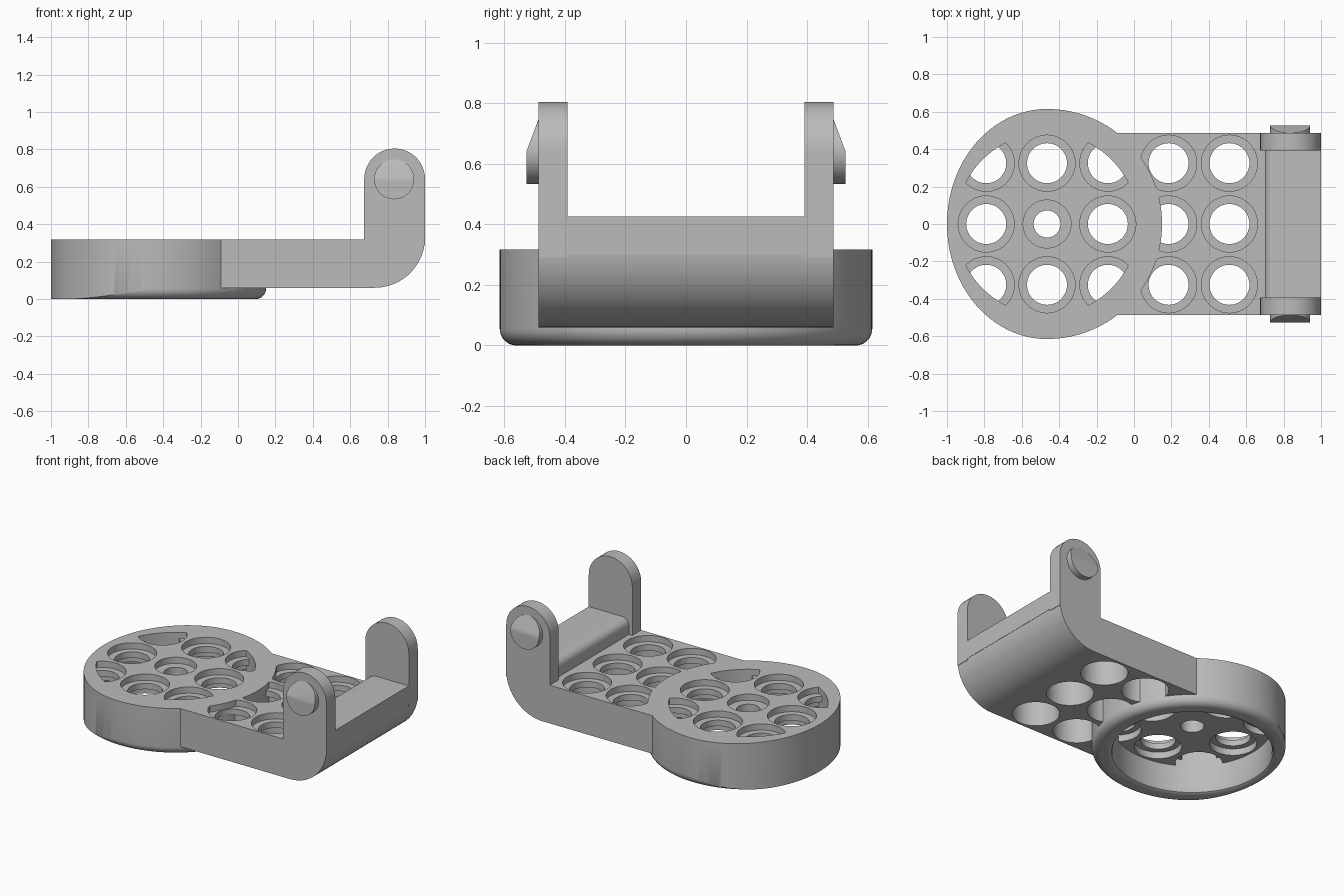
import bpy, bmesh, math
from mathutils import Vector

if "Cube" in bpy.data.objects:
    bpy.data.objects.remove(bpy.data.objects["Cube"])

CX = -0.465                      # disc centre
R, RIN, TOP, CEIL = 0.615, 0.487, 0.317, 0.19
PITCH = 0.325

grey = bpy.data.materials.new("plain grey")
grey.diffuse_color = (0.5, 0.5, 0.5, 1)
grey.use_nodes = True
grey.node_tree.nodes["Principled BSDF"].inputs["Base Color"].default_value = grey.diffuse_color


def finish(name, bm):
    bmesh.ops.recalc_face_normals(bm, faces=bm.faces)
    me = bpy.data.meshes.new(name)
    bm.to_mesh(me)
    bm.free()
    ob = bpy.data.objects.new(name, me)
    bpy.context.collection.objects.link(ob)
    me.materials.append(grey)
    return ob


def prism(name, pts, axis, lo, hi):
    """Extrude a 2D outline along z (xy outline) or along y (xz outline)."""
    bm = bmesh.new()
    place = (lambda p, h: (p[0], p[1], h)) if axis == 'z' else (lambda p, h: (p[0], h, p[1]))
    f = bm.faces.new([bm.verts.new(place(p, lo)) for p in pts])
    ext = bmesh.ops.extrude_face_region(bm, geom=[f])
    d = Vector((0, 0, hi - lo)) if axis == 'z' else Vector((0, hi - lo, 0))
    bmesh.ops.translate(bm, vec=d, verts=[v for v in ext['geom'] if isinstance(v, bmesh.types.BMVert)])
    return finish(name, bm)


def lathe(name, prof, x, y, n=48):
    """Closed solid turned about a vertical axis; prof is (radius, z) bottom to top."""
    bm = bmesh.new()
    rings = [[bm.verts.new((x + r * math.cos(2 * math.pi * i / n),
                            y + r * math.sin(2 * math.pi * i / n), z)) for i in range(n)]
             for r, z in prof]
    for a, b in zip(rings, rings[1:]):
        for i in range(n):
            j = (i + 1) % n
            bm.faces.new((a[i], a[j], b[j], b[i]))
    bm.faces.new(rings[0])
    bm.faces.new(rings[-1])
    return finish(name, bm)


def arc(cx, cz, r, a0, a1, n):
    return [(cx + r * math.cos(math.radians(a0 + (a1 - a0) * i / n)),
             cz + r * math.sin(math.radians(a0 + (a1 - a0) * i / n))) for i in range(n + 1)]


def boolean(ob, cutter, op='DIFFERENCE'):
    m = ob.modifiers.new("cut", 'BOOLEAN')
    m.object, m.operation, m.solver = cutter, op, 'EXACT'
    bpy.context.view_layer.objects.active = ob
    bpy.ops.object.modifier_apply(modifier=m.name)
    bpy.data.objects.remove(cutter)


def smooth(ob):
    bpy.ops.object.select_all(action='DESELECT')
    ob.select_set(True)
    bpy.context.view_layer.objects.active = ob
    bpy.ops.object.shade_smooth_by_angle(angle=math.radians(30))


def stepped_hole(x, y, bottom, r=0.107, wide=0.15, under=0.145):
    """Cutter: counterbore on top, narrow lip, wider bore underneath."""
    return lathe("hole", [(under, bottom), (under, 0.235), (r, 0.235), (r, 0.275),
                          (wide, 0.275), (wide, TOP + 0.05)], x, y)


# Disc: filleted round body trimmed by an outline flattened on the left
fil = 0.055
body = [(R - fil + px, pz) for px, pz in arc(0, fil, fil, -90, 0, 8)] + [(R, TOP)]
disc = lathe("round_disc", body, CX, 0, 128)
outline = []
for i in range(128):
    a = 2 * math.pi * i / 128
    c = math.cos(a)
    outline.append((CX + c * (0.535 if c < 0 else R + 0.02), (R if c < 0 else R + 0.02) * math.sin(a)))
boolean(disc, prism("trim", outline, 'z', -0.1, 0.5), 'INTERSECT')
# Hollow underside with a softened inner lip
boolean(disc, lathe("cavity", [(RIN + 0.02, -0.05), (RIN + 0.02, 0.0), (RIN + 0.006, 0.008),
                               (RIN, 0.025), (RIN, CEIL)], CX, 0, 128))
# Grid of holes, kept inside the rim
for i in (-1, 0, 1):
    for j in (-1, 0, 1):
        if i == 0 and j == 0:
            hole = stepped_hole(CX, 0, 0.1, 0.072, 0.128, 0.072)
        else:
            hole = stepped_hole(CX + i * PITCH, j * PITCH, 0.1)
            if i and j:
                boolean(hole, lathe("limit", [(RIN, 0), (RIN, 0.6)], CX, 0, 128), 'INTERSECT')
        boolean(disc, hole)
smooth(disc)

# Flat bar reaching from the disc to the hinge end
W, WI = 0.487, 0.392
low = arc(0.73, 0.33, 0.27, -90, 0, 16)
bar = prism("flat_bar", [(-0.3, 0.06)] + low + [(1.0, TOP + 0.02), (0.72, TOP + 0.02),
                                               (0.72, TOP), (-0.3, TOP)], 'y', -W, W)
for i in (2, 3):
    for j in (-1, 0, 1):
        boolean(bar, stepped_hole(CX + i * PITCH, j * PITCH, -0.05))
boolean(bar, lathe("disc_clearance", [(R - 0.004, -0.1), (R - 0.004, 0.6)], CX, 0, 128))
smooth(bar)

# Raised cross block with a rounded inner edge
block = prism("cross_block", [(0.70, 0.30), (1.0, 0.30), (1.0, 0.425)]
              + arc(0.75, 0.375, 0.05, 90, 180, 8), 'y', -WI - 0.01, WI + 0.01)
smooth(block)

# Upright arms and slanted snap pegs, one pair per side
for side, s in (("front", -1), ("back", 1)):
    arm = prism(side + "_arm", [(0.675, 0.29), (1.0, 0.29)]
                + arc(0.8375, 0.642, 0.1625, 0, 180, 24), 'y', s * WI, s * W)
    smooth(arm)
    peg = prism(side + "_peg", arc(0.835, 0.64, 0.107, 0, 352.5, 47), 'y', s * (W - 0.01), s * 0.527)
    bm = bmesh.new()
    bm.from_mesh(peg.data)
    cut = bmesh.ops.bisect_plane(bm, geom=bm.verts[:] + bm.edges[:] + bm.faces[:],
                                 plane_co=(0, s * 0.527, 0.64),
                                 plane_no=(0, s * 0.107, 0.04), clear_outer=True)
    bmesh.ops.holes_fill(bm, edges=[e for e in bm.edges if e.is_boundary])
    bmesh.ops.recalc_face_normals(bm, faces=bm.faces)
    bm.to_mesh(peg.data)
    bm.free()
    smooth(peg)
